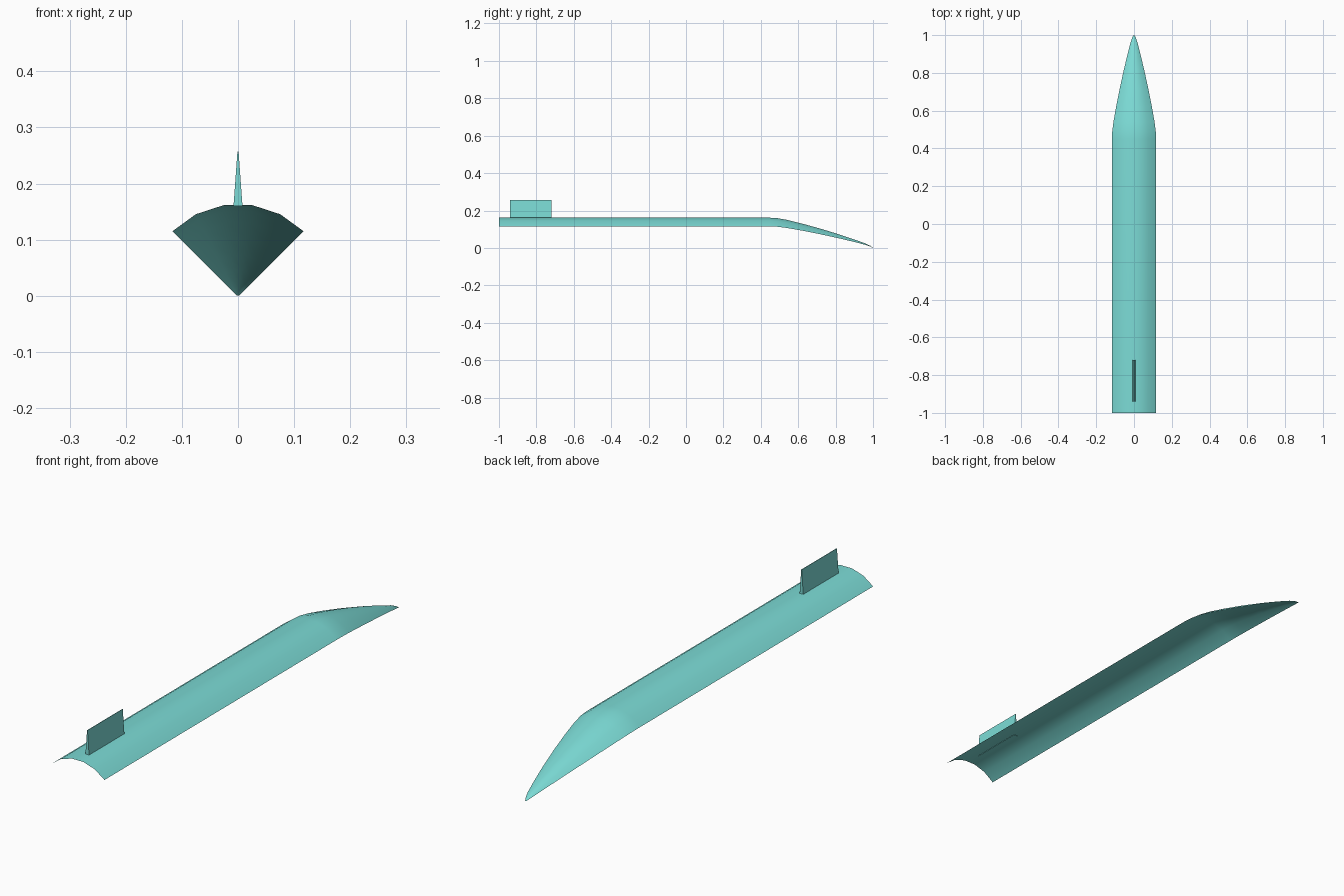
import bpy
import bmesh
from math import cos, sin, radians

if "Cube" in bpy.data.objects:
    bpy.data.objects.remove(bpy.data.objects["Cube"])

teal = bpy.data.materials.new("teal")
teal.diffuse_color = (0.2, 0.71, 0.67, 1)
teal.use_nodes = True
teal.node_tree.nodes["Principled BSDF"].inputs["Base Color"].default_value = teal.diffuse_color


def make_object(name, bm, angle):
    mesh = bpy.data.meshes.new(name)
    bm.to_mesh(mesh)
    bm.free()
    mesh.materials.append(teal)
    obj = bpy.data.objects.new(name, mesh)
    bpy.context.collection.objects.link(obj)
    bpy.context.view_layer.objects.active = obj
    obj.select_set(True)
    bpy.ops.object.shade_smooth_by_angle(angle=radians(angle))
    obj.select_set(False)
    return obj


# Curved shell: quarter-circle arc of five sides, swept along y and tapered to the nose
stations = [(-1, 0.1655), (0.45, 0.1655), (0.49, 0.163), (0.54, 0.154),
            (0.62, 0.134), (0.72, 0.106), (0.82, 0.075), (0.90, 0.048),
            (0.96, 0.026), (0.985, 0.014), (1, 0.003)]
angles = [radians(135 - 18 * i) for i in range(6)]
bm = bmesh.new()
rings = [[bm.verts.new((r * cos(a), y, r * sin(a))) for a in angles]
         for y, r in stations]
for near, far in zip(rings, rings[1:]):
    for i in range(5):
        bm.faces.new((near[i], near[i + 1], far[i + 1], far[i]))
for v in bm.verts:
    v.co.z -= 0.002
make_object("curved_shell", bm, 40)

# Rear fin: thin wedge standing on the crown of the shell
bm = bmesh.new()
section = [(-0.008, 0.16), (0.008, 0.16), (0.001, 0.257), (-0.001, 0.257)]
ends = [[bm.verts.new((x, y, z)) for x, z in section] for y in (-0.94, -0.72)]
bm.faces.new(ends[0])
bm.faces.new(ends[1][::-1])
for i in range(4):
    j = (i + 1) % 4
    bm.faces.new((ends[0][i], ends[1][i], ends[1][j], ends[0][j]))
bmesh.ops.recalc_face_normals(bm, faces=bm.faces[:])
make_object("rear_fin", bm, 30)
